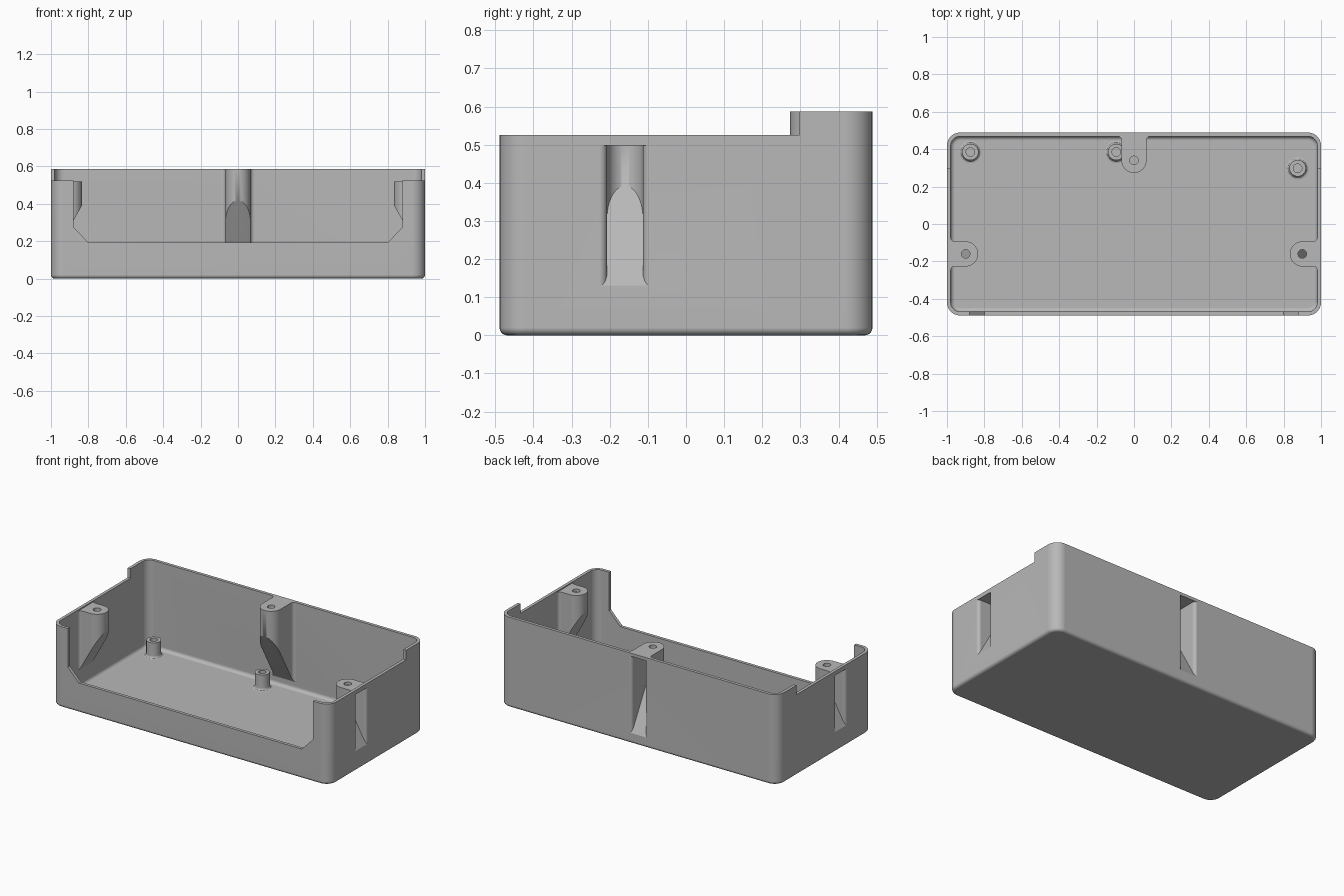
import bpy, bmesh, math
from mathutils import Vector

if "Cube" in bpy.data.objects:
    bpy.data.objects.remove(bpy.data.objects["Cube"])

HX, HY, TOP, RIM, WALL = 1.0, 0.489, 0.587, 0.525, 0.02
SLOPE = 1.78

grey = bpy.data.materials.new("plain_grey")
grey.diffuse_color = (0.48, 0.48, 0.48, 1)
grey.use_nodes = True
grey.node_tree.nodes["Principled BSDF"].inputs["Base Color"].default_value = grey.diffuse_color


def loft(name, rings):
    """Closed solid through rings of equal point count."""
    bm = bmesh.new()
    loops = [[bm.verts.new(p) for p in ring] for ring in rings]
    n = len(loops[0])
    for a, b in zip(loops, loops[1:]):
        for i in range(n):
            bm.faces.new((a[i], a[(i + 1) % n], b[(i + 1) % n], b[i]))
    bm.faces.new(loops[0][::-1])
    bm.faces.new(loops[-1])
    bmesh.ops.recalc_face_normals(bm, faces=bm.faces)
    me = bpy.data.meshes.new(name)
    bm.to_mesh(me)
    bm.free()
    me.materials.append(grey)
    ob = bpy.data.objects.new(name, me)
    bpy.context.collection.objects.link(ob)
    return ob


def combine(target, tool, op):
    """Apply a boolean and remove the tool."""
    m = target.modifiers.new("bool", 'BOOLEAN')
    m.operation, m.solver, m.object = op, 'EXACT', tool
    bpy.context.view_layer.objects.active = target
    bpy.ops.object.modifier_apply(modifier=m.name)
    bpy.data.objects.remove(tool)


def tray(name, hx, hy, r, f, z0, z1):
    """Rounded rectangle solid with a filleted bottom edge."""
    def ring(inset, z):
        pts, rr = [], r - inset
        for k, (sx, sy) in enumerate(((1, 1), (-1, 1), (-1, -1), (1, -1))):
            for i in range(9):
                a = math.pi / 2 * (k + i / 8)
                pts.append((sx * (hx - r) + rr * math.cos(a),
                            sy * (hy - r) + rr * math.sin(a), z))
        return pts
    rings = []
    for i in range(6):
        a = math.pi / 2 * i / 5
        rings.append(ring(f * (1 - math.sin(a)), z0 + f * (1 - math.cos(a))))
    return loft(name, rings + [ring(0, z1)])


def box(name, x0, x1, y0, y1, z0, z1):
    sq = ((x0, y0), (x1, y0), (x1, y1), (x0, y1))
    return loft(name, [[(x, y, z) for x, y in sq] for z in (z0, z1)])


def pillar(name, origin, inward, uc, r, f, wall, u0, zb, top):
    """Round-nosed pillar against a wall, its underside cut on a slope."""
    half = [(u0, r + f)]
    for i in range(7):
        a = math.pi * (1 + i / 12)
        half.append((wall + f + f * math.cos(a), r + f + f * math.sin(a)))
    for i in range(13):
        a = math.pi / 2 * (1 - i / 12)
        half.append((uc + r * math.cos(a), r * math.sin(a)))
    outline = half + [(u, -v) for u, v in half[-2::-1]]
    d = Vector(inward)
    t = Vector((-d.y, d.x))
    xy = [Vector(origin) + d * u + t * v for u, v in outline]
    low = [(p.x, p.y, zb + SLOPE * u) for p, (u, v) in zip(xy, outline)]
    return loft(name, [low, [(p.x, p.y, top) for p in xy]])


def cylinder(name, x, y, r, z0, z1, n=24):
    c = [(x + r * math.cos(math.tau * i / n), y + r * math.sin(math.tau * i / n))
         for i in range(n)]
    return loft(name, [[(px, py, z) for px, py in c] for z in (z0, z1)])


# Hollow case
case = tray("case", HX, HY, 0.07, 0.02, 0, TOP)
combine(case, tray("cavity", HX - WALL, HY - WALL, 0.05, 0.022, WALL, 0.8), 'DIFFERENCE')

# Lowered rim, leaving the back part tall
combine(case, box("rim_step", -1.2, 1.2, -0.7, 0.297, RIM, 0.9), 'DIFFERENCE')

# Front opening with chamfered lower corners
notch = [(-0.88, 0.8), (-0.88, 0.275), (-0.80, 0.193),
         (0.80, 0.193), (0.88, 0.275), (0.88, 0.8)]
combine(case, loft("front_opening", [[(x, y, z) for x, z in notch]
                                     for y in (-0.6, -0.44)]), 'DIFFERENCE')

# Screw pillars: wall point, inward direction, centre depth, underside, top
PILLARS = [((-HX, -0.16), (1, 0), 0.10, 0.096, 0.518),
           ((HX, -0.16), (-1, 0), 0.10, 0.096, 0.518),
           ((0, HY), (0, -1), 0.149, 0.034, TOP)]
for o, d, uc, zb, top in PILLARS:
    combine(case, pillar("pillar", o, d, uc, 0.067, 0.02, WALL, 0.01, zb, top), 'UNION')
for o, d, uc, zb, top in PILLARS:
    # Outside recess below the top plate, and the screw hole
    combine(case, pillar("recess", o, d, uc, 0.047, 0.02, 0, -0.05, zb + 0.034, top - 0.02),
            'DIFFERENCE')
    combine(case, cylinder("screw_hole", o[0] + d[0] * uc, o[1] + d[1] * uc,
                           0.023, top - 0.05, top + 0.1), 'DIFFERENCE')

# Floor standoffs with flared base and blind hole
PROFILE = [(0.06, 0.012), (0.06, 0.02), (0.052, 0.022), (0.047, 0.027), (0.044, 0.036),
           (0.044, 0.12), (0.023, 0.12), (0.023, 0.03)]
standoffs = []
for x, y in ((-0.875, 0.385), (-0.095, 0.385), (0.875, 0.298)):
    standoffs.append(loft("standoff", [
        [(x + r * math.cos(math.tau * i / 32), y + r * math.sin(math.tau * i / 32), z)
         for i in range(32)] for r, z in PROFILE]))

# Smooth shading with sharp edges kept
for ob in [case] + standoffs:
    bpy.ops.object.select_all(action='DESELECT')
    ob.select_set(True)
    bpy.context.view_layer.objects.active = ob
    bpy.ops.object.shade_smooth_by_angle(angle=math.radians(30))
    wn = ob.modifiers.new("weighted_normals", 'WEIGHTED_NORMAL')
    wn.keep_sharp = True
